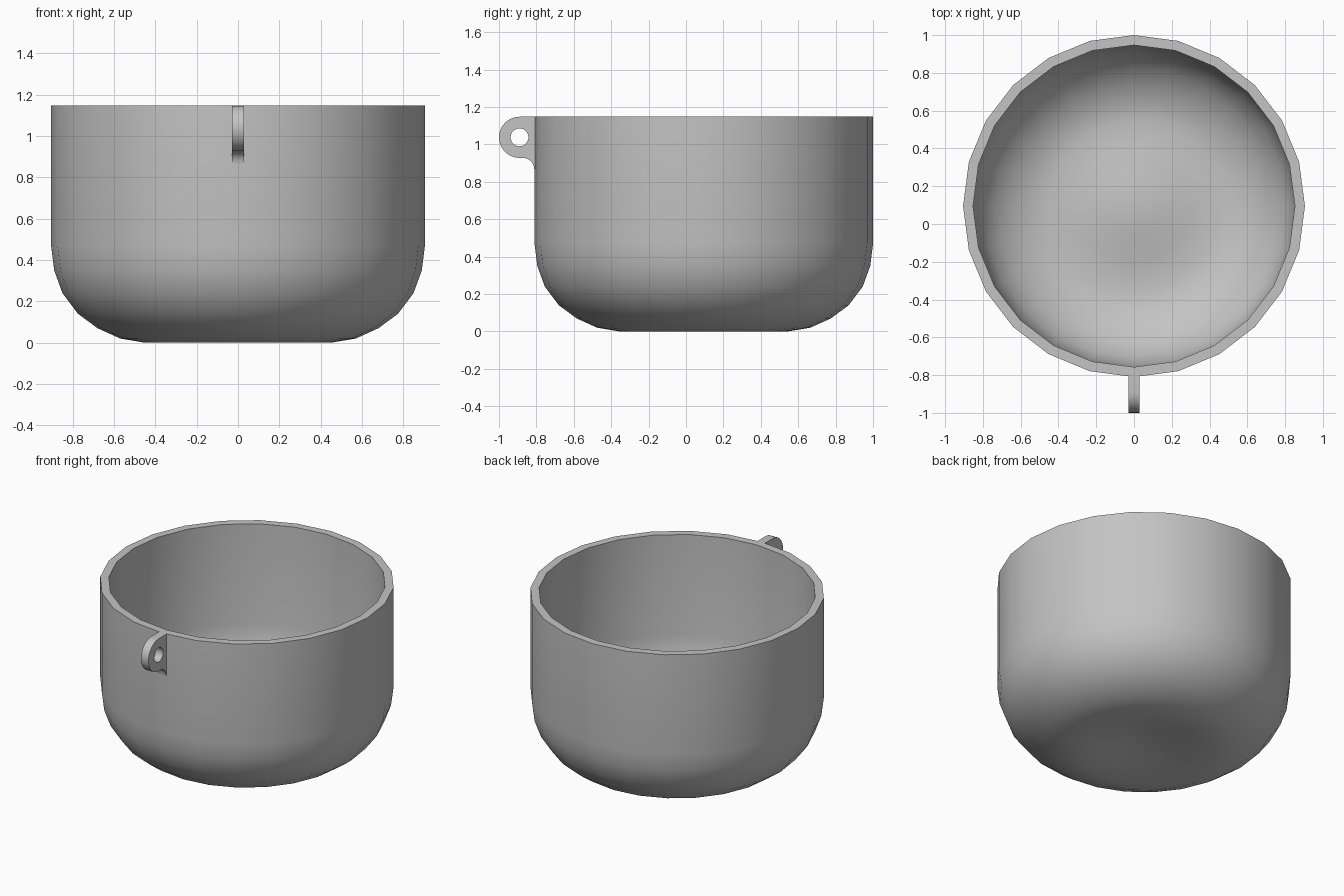
import bpy, bmesh, math

if "Cube" in bpy.data.objects:
    bpy.data.objects.remove(bpy.data.objects["Cube"])

CY = 0.095            # bowl axis offset in y
SEGS = 24

grey = bpy.data.materials.new("plain grey")
grey.diffuse_color = (0.55, 0.55, 0.55, 1)
grey.use_nodes = True
grey.node_tree.nodes["Principled BSDF"].inputs["Base Color"].default_value = grey.diffuse_color


def finish(bm, name, angle):
    bmesh.ops.recalc_face_normals(bm, faces=bm.faces)
    mesh = bpy.data.meshes.new(name)
    bm.to_mesh(mesh)
    bm.free()
    mesh.materials.append(grey)
    obj = bpy.data.objects.new(name, mesh)
    bpy.context.collection.objects.link(obj)
    bpy.ops.object.select_all(action='DESELECT')
    obj.select_set(True)
    bpy.context.view_layer.objects.active = obj
    bpy.ops.object.shade_smooth_by_angle(angle=math.radians(angle))
    return obj


# Bowl: closed wall section (radius, height) turned about its axis,
# with a shallow raised centre in the base
outer = [(0, 0.06), (0.15, 0.045), (0.30, 0.015), (0.45, 0.0), (0.57, 0.02),
         (0.68, 0.07), (0.775, 0.14), (0.85, 0.24), (0.89, 0.35),
         (0.905, 0.47), (0.905, 1.148)]
inner = [(0.852, 1.148), (0.852, 0.47), (0.838, 0.36), (0.80, 0.26),
         (0.735, 0.18), (0.65, 0.115), (0.55, 0.07), (0.45, 0.053),
         (0.30, 0.068), (0.15, 0.098), (0, 0.113)]
bm = bmesh.new()
verts = [bm.verts.new((r, 0, z)) for r, z in outer + inner]
edges = [bm.edges.new(pair) for pair in zip(verts, verts[1:])]
bmesh.ops.spin(bm, geom=verts + edges, cent=(0, 0, 0), axis=(0, 0, 1),
               angle=2 * math.pi, steps=SEGS, use_merge=True)
bmesh.ops.remove_doubles(bm, verts=bm.verts, dist=1e-4)
bmesh.ops.translate(bm, verts=bm.verts, vec=(0, CY, 0))
finish(bm, "bowl", 40)

# Hanging lug: rounded tab with a hole and a fillet below, outline in y-z
LY, LZ, R, HOLE, HALF = -0.89, 1.038, 0.11, 0.048, 0.028
ROOT = -0.79          # buried inside the bowl wall


def arc(cy, cz, r, a0, a1, n):
    return [(cy + r * math.cos(math.radians(a0 + (a1 - a0) * i / n)),
             cz + r * math.sin(math.radians(a0 + (a1 - a0) * i / n)))
            for i in range(n + 1)]


outline = [(ROOT, LZ + R)] + arc(LY, LZ, R, 90, 270, 16)
outline += arc(-0.872, 0.868, 0.06, 90, 0, 6) + [(ROOT, 0.868)]
hole = arc(LY, LZ, HOLE, 0, 360, 20)[:-1]
bm = bmesh.new()
rim_edges = []
for loop in (outline, hole):
    vs = [bm.verts.new((-HALF, y, z)) for y, z in loop]
    rim_edges += [bm.edges.new((vs[i - 1], vs[i])) for i in range(len(vs))]
bmesh.ops.triangle_fill(bm, edges=rim_edges, use_beauty=True)
result = bmesh.ops.extrude_face_region(bm, geom=bm.faces[:])
moved = [g for g in result["geom"] if isinstance(g, bmesh.types.BMVert)]
bmesh.ops.translate(bm, verts=moved, vec=(2 * HALF, 0, 0))
finish(bm, "hanging_lug", 35)
